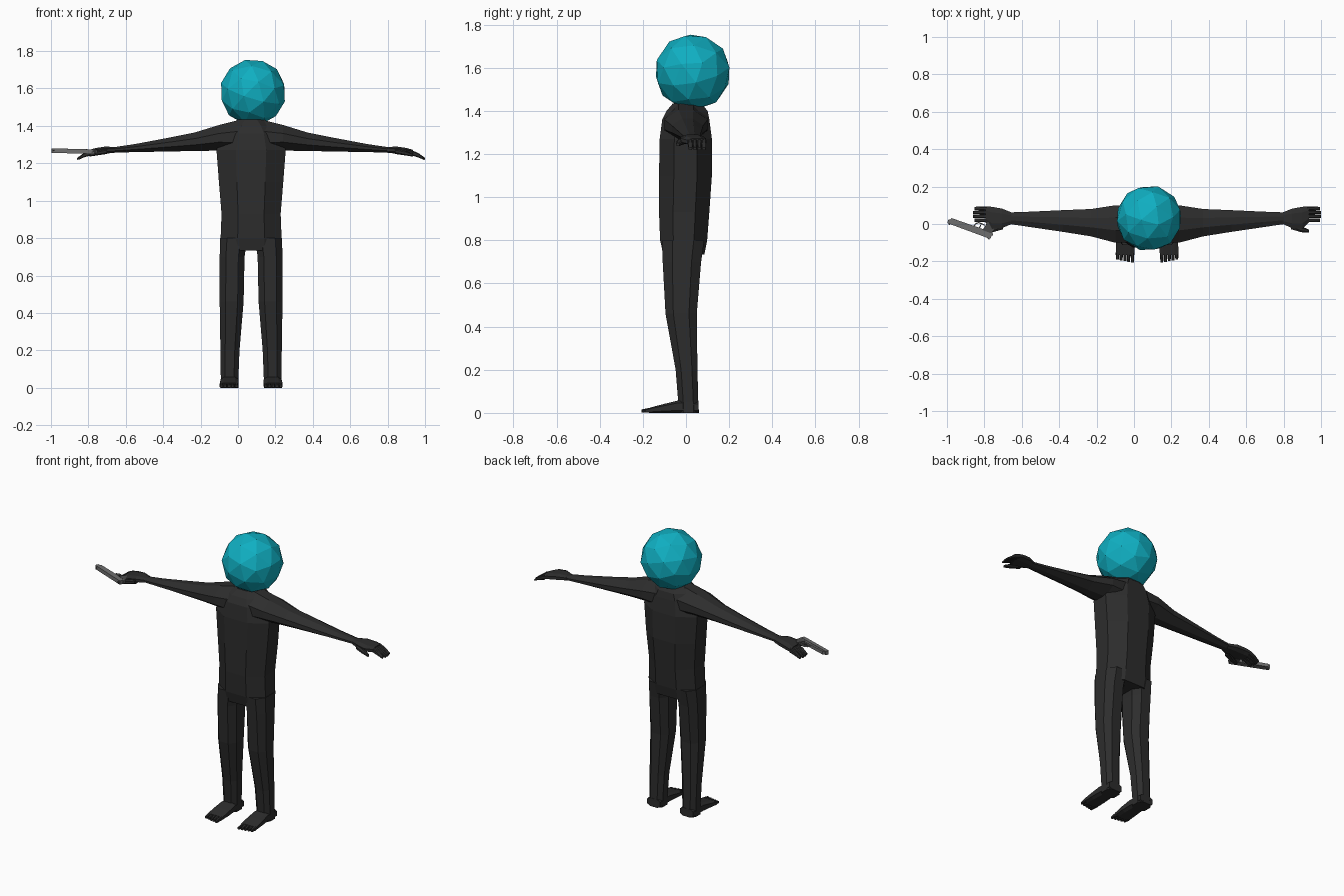
import bpy, bmesh, math
from mathutils import Vector

cube = bpy.data.objects.get("Cube")
if cube:
    bpy.data.objects.remove(cube, do_unlink=True)

CX = 0.07  # symmetry line of the body


def material(name, rgb):
    m = bpy.data.materials.new(name)
    m.use_nodes = True
    m.diffuse_color = (*rgb, 1)
    m.node_tree.nodes["Principled BSDF"].inputs["Base Color"].default_value = (*rgb, 1)
    return m


charcoal = material("charcoal", (0.026, 0.026, 0.026))
teal = material("teal", (0.005, 0.43, 0.54))
steel = material("steel grey", (0.16, 0.16, 0.16))
dark_steel = material("dark steel", (0.07, 0.07, 0.07))


def finish(bm, name, mat):
    bmesh.ops.recalc_face_normals(bm, faces=bm.faces)
    mesh = bpy.data.meshes.new(name)
    bm.to_mesh(mesh)
    bm.free()
    mesh.materials.append(mat)
    obj = bpy.data.objects.new(name, mesh)
    bpy.context.collection.objects.link(obj)
    return obj


def octagon(a0, a1, b0, b1, cut):
    """Rectangle with cut corners; cut is a share of each side."""
    ca, cb = (a1 - a0) * cut, (b1 - b0) * cut
    return [(a0 + ca, b0), (a1 - ca, b0), (a1, b0 + cb), (a1, b1 - cb),
            (a1 - ca, b1), (a0 + ca, b1), (a0, b1 - cb), (a0, b0 + cb)]


def loft(name, sections, axis, mat, side=1, cut=0.3):
    """Skin octagons (position, a0, a1, b0, b1) along x, y or z, mirrored by side."""
    bm = bmesh.new()
    rings = []
    for p, *bounds in sections:
        ring = []
        for a, b in octagon(*bounds, cut):
            x, y, z = {"x": (p, a, b), "y": (a, p, b), "z": (a, b, p)}[axis]
            ring.append(bm.verts.new((CX + side * x, y, z)))
        rings.append(ring)
    for r, q in zip(rings, rings[1:]):
        for i in range(8):
            j = (i + 1) % 8
            bm.faces.new((r[i], r[j], q[j], q[i]))
    bm.faces.new(rings[0])
    bm.faces.new(rings[-1])
    return finish(bm, name, mat)


# Head
bpy.ops.mesh.primitive_ico_sphere_add(subdivisions=2, radius=0.178,
                                      location=(0.08, 0.031, 1.58),
                                      rotation=(0.3, 0.2, 0.4))
head = bpy.context.object
head.name = "head"
head.data.materials.append(teal)

# Torso
torso = [(1.435, 0.07, -0.06, 0.07), (1.40, 0.12, -0.09, 0.10),
         (1.36, 0.155, -0.11, 0.108), (1.27, 0.185, -0.122, 0.12),
         (1.10, 0.172, -0.125, 0.12), (0.93, 0.158, -0.125, 0.108),
         (0.80, 0.163, -0.12, 0.098), (0.735, 0.16, -0.105, 0.085)]
loft("torso", [(z, -w, w, f, b) for z, w, f, b in torso], "z", charcoal, cut=0.28)

leg = [(0.80, 0.02, 0.165, -0.112, 0.085), (0.70, 0.035, 0.168, -0.108, 0.07),
       (0.46, 0.04, 0.168, -0.095, 0.05), (0.20, 0.062, 0.164, -0.048, 0.053),
       (0.05, 0.068, 0.162, -0.036, 0.057), (0, 0.068, 0.162, -0.036, 0.06)]
foot = [(0.058, 0.07, 0.16, 0, 0.05), (-0.035, 0.068, 0.162, 0, 0.058),
        (-0.10, 0.066, 0.166, 0, 0.042), (-0.165, 0.068, 0.168, 0, 0.025)]
arm = [(0.07, -0.10, 0.10, 1.25, 1.43), (0.17, -0.10, 0.10, 1.268, 1.405),
       (0.30, -0.066, 0.08, 1.266, 1.365), (0.45, -0.042, 0.074, 1.263, 1.335),
       (0.62, -0.017, 0.066, 1.26, 1.303), (0.735, 0, 0.062, 1.257, 1.286)]
hand = [(0.725, 0, 0.062, 1.257, 1.286), (0.775, -0.022, 0.082, 1.252, 1.29),
        (0.83, -0.026, 0.092, 1.246, 1.282), (0.865, 0.008, 0.094, 1.24, 1.272)]
thumb = [(0.77, -0.028, 0.02, 1.25, 1.278), (0.825, -0.044, -0.012, 1.242, 1.266),
         (0.865, -0.046, -0.03, 1.236, 1.25)]

for side, word in ((1, "left"), (-1, "right")):
    loft(word + "_leg", leg, "z", charcoal, side, 0.25)
    loft(word + "_foot", foot, "y", charcoal, side, 0.2)
    loft(word + "_arm", arm, "x", charcoal, side, 0.33)
    loft(word + "_hand", hand, "x", charcoal, side, 0.25)
    loft(word + "_thumb", thumb, "x", charcoal, side, 0.25)
    # Toes, the inner one longest
    for i in range(5):
        x = 0.069 + i * 0.02
        end = -0.207 + 0.004 * i
        loft(f"{word}_toe_{i + 1}", [(-0.155, x, x + 0.019, 0, 0.026),
                                     (end, x + 0.002, x + 0.017, 0.002, 0.016)],
             "y", charcoal, side, 0.2)
    # Fingers, drooping to the tips
    for i in range(4):
        y = 0.01 + i * 0.021
        tip = 0.93 - (0.006 if i in (0, 3) else 0)
        loft(f"{word}_finger_{i + 1}", [(0.855, y, y + 0.0205, 1.243, 1.272),
                                        (0.895, y, y + 0.0205, 1.231, 1.254),
                                        (tip, y + 0.002, y + 0.0185, 1.218, 1.229)],
             "x", charcoal, side, 0.2)

# Pistol lying flat in the right hand: u runs to the muzzle, v to the grip
ORIGIN = Vector((-0.768, -0.08, 1.262))
U = Vector((-0.231, 0.085, 0.006)).normalized()
V = Vector((-U.y, U.x, 0)) * -1
W = U.cross(V).normalized()


def plate(name, outline, thick, mat):
    bm = bmesh.new()
    top, low = [[bm.verts.new(ORIGIN + U * u + V * v + W * h) for u, v in outline]
                for h in (thick / 2, -thick / 2)]
    bm.faces.new(top)
    bm.faces.new(low)
    for i in range(len(outline)):
        j = (i + 1) % len(outline)
        bm.faces.new((top[i], top[j], low[j], low[i]))
    return finish(bm, name, mat)


plate("pistol_slide", [(0, 0.003), (0.008, 0), (0.242, 0), (0.246, 0.004),
                       (0.246, 0.022), (0, 0.022)], 0.024, steel)
plate("pistol_frame", [(-0.006, 0.021), (0.238, 0.021), (0.232, 0.033),
                       (0.06, 0.036), (0, 0.036)], 0.02, steel)
plate("pistol_grip", [(0.004, 0.03), (0.055, 0.03), (0.04, 0.105), (-0.006, 0.1)],
      0.022, dark_steel)
guard = [(0.052, 0.062), (0.09, 0.064), (0.105, 0.05), (0.108, 0.034)]
for i, (p, q) in enumerate(zip(guard, guard[1:])):
    d = (Vector(q) - Vector(p)).normalized() * 0.006
    inner = [(q[0] - d.y * -1, q[1] - d.x), (p[0] - d.y * -1, p[1] - d.x)]
    plate(f"trigger_guard_{i + 1}", [p, q] + inner, 0.01, steel)
plate("trigger", [(0.072, 0.034), (0.079, 0.034), (0.076, 0.055), (0.071, 0.055)],
      0.007, dark_steel)
plate("rear_sight", [(0.004, 0.002), (0.004, -0.005), (0.013, -0.005), (0.015, 0.002)],
      0.014, dark_steel)
plate("front_sight", [(0.228, 0.002), (0.23, -0.005), (0.237, -0.005), (0.237, 0.002)],
      0.006, dark_steel)
